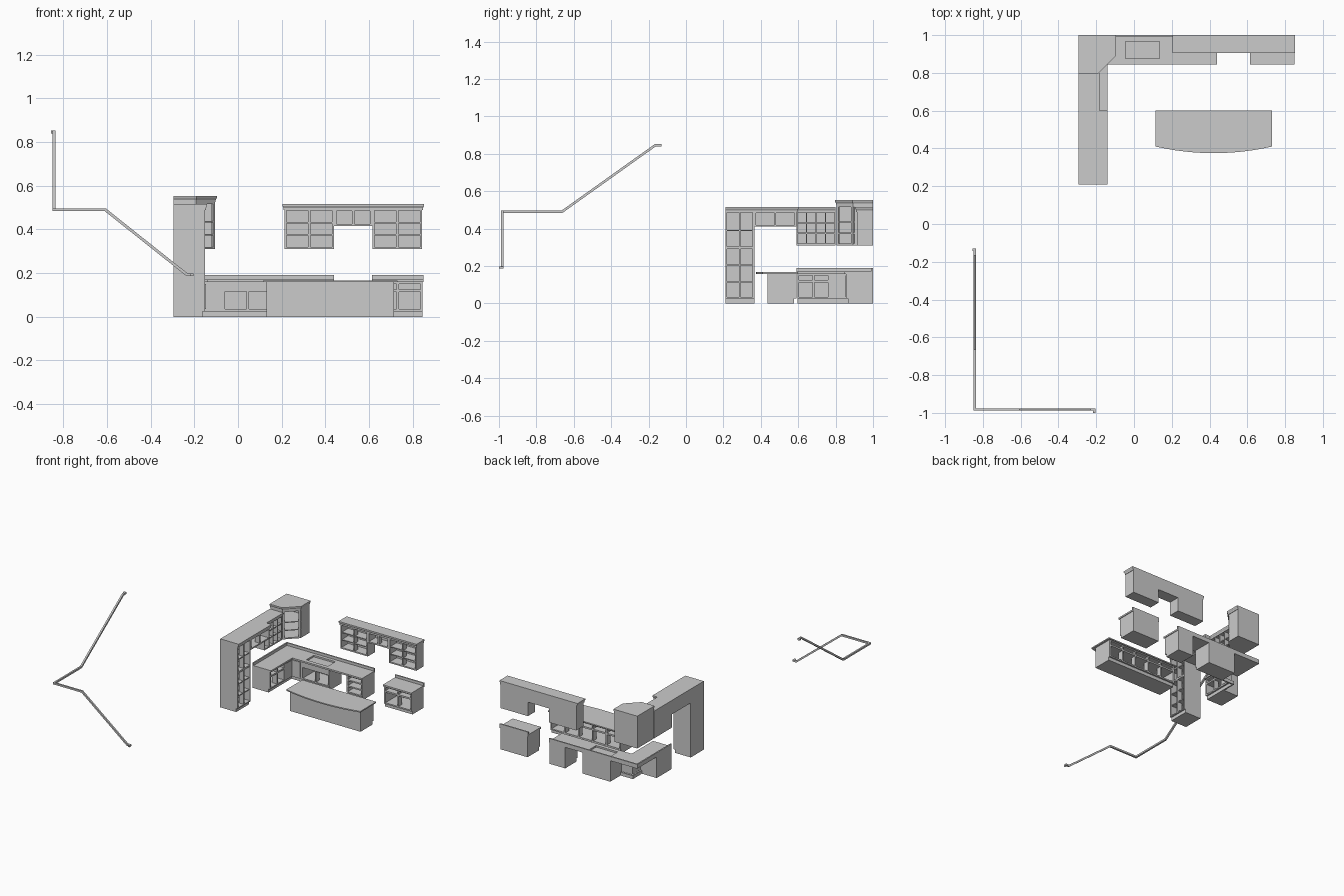
import bpy, bmesh, math
from mathutils import Vector

if "Cube" in bpy.data.objects:
    bpy.data.objects.remove(bpy.data.objects["Cube"])


def finish(bm, name):
    bmesh.ops.recalc_face_normals(bm, faces=bm.faces)
    me = bpy.data.meshes.new(name)
    bm.to_mesh(me)
    bm.free()
    ob = bpy.data.objects.new(name, me)
    bpy.context.collection.objects.link(ob)
    return ob


def skin(bm, rings):
    """Join rings of points into a capped solid."""
    vs = [[bm.verts.new(p) for p in r] for r in rings]
    n = len(vs[0])
    for a, b in zip(vs, vs[1:]):
        for i in range(n):
            j = (i + 1) % n
            bm.faces.new((a[i], a[j], b[j], b[i]))
    bm.faces.new(vs[0])
    bm.faces.new(vs[-1])


def slab(bm, pts, z0, z1):
    skin(bm, [[(x, y, z) for x, y in pts] for z in (z0, z1)])


def block(bm, x0, x1, y0, y1, z0, z1):
    slab(bm, [(x0, y0), (x1, y0), (x1, y1), (x0, y1)], z0, z1)


def boxes(name, items):
    bm = bmesh.new()
    for it in items:
        block(bm, *it)
    return finish(bm, name)


def prism(name, pts, z0, z1):
    bm = bmesh.new()
    slab(bm, pts, z0, z1)
    return finish(bm, name)


def offset(pts, dist):
    """Push each edge of a counter-clockwise outline outwards."""
    ps = [Vector(p) for p in pts]
    n, out = len(ps), []
    norm = []
    for i in range(n):
        d = (ps[(i + 1) % n] - ps[i]).normalized()
        norm.append(Vector((d.y, -d.x)))
    for i in range(n):
        a, b, da, db = norm[i - 1], norm[i], dist[i - 1], dist[i]
        k = a.x * b.y - a.y * b.x
        out.append((ps[i].x + (da * b.y - db * a.y) / k,
                    ps[i].y + (a.x * db - b.x * da) / k))
    return out


def crown(name, pts, exposed, top):
    """Flared moulding round the exposed edges."""
    bm = bmesh.new()
    prof = [(-.027, .003), (-.018, .003), (-.008, .009), (0, .009)]
    skin(bm, [[(x, y, top + z) for x, y in offset(pts, [e * o for e in exposed])]
              for z, o in prof])
    return finish(bm, name)


def cabinet(name, face, u0, u1, front, depth, z0, z1, n, openings,
            shelves=(), toe=0, s=.01):
    """Open-fronted carcass: n columns, stacked openings, optional toe kick."""
    bm = bmesh.new()

    def put(ua, ub, da, db, za, zb):
        if face == '+x':
            block(bm, front - db, front - da, ua, ub, za, zb)
        elif face == '+y':
            block(bm, ua, ub, front - db, front - da, za, zb)
        else:
            block(bm, ua, ub, front + da, front + db, za, zb)
    if toe:
        put(u0, u1, .012, depth, z0, z0 + toe)
        z0 += toe
    put(u0, u0 + s, 0, depth, z0, z1)
    put(u1 - s, u1, 0, depth, z0, z1)
    put(u0 + s, u1 - s, depth - .008, depth, z0, z1)
    edges = [z0] + [z for o in openings for z in o] + [z1]
    for a, b in zip(edges[::2], edges[1::2]):
        put(u0 + s, u1 - s, 0, depth - .008, a, b)
    for i in range(1, n):
        u = u0 + s / 2 + (u1 - u0 - s) * i / n
        for a, b in openings:
            put(u - s / 2, u + s / 2, 0, .04, a, b)
    for z in shelves:
        put(u0 + s, u1 - s, .006, depth - .008, z - .003, z + .003)
    return finish(bm, name)


# --- left wall: pantry, over-fridge unit, shallow wall unit
cabinet("pantry", '+x', .21, .365, -.15, .145, 0, .50, 2,
        [(.033, .29), (.303, .487)], (.115, .205, .39), toe=.025)
cabinet("fridge_wall_cabinet", '+x', .365, .59, -.15, .145, .41, .50, 2, [(.42, .482)])
cabinet("left_wall_cabinet", '+x', .59, .80, -.192, .103, .31, .50, 4,
        [(.32, .487)], (.375, .43), s=.007)
crown("left_crown", [(-.295, .21), (-.15, .21), (-.15, .592), (-.192, .592),
                     (-.192, .80), (-.295, .80)], [0, 1, 1, 1, 0, 0], .515)

# --- diagonal corner wall unit
outline = [(-.295, .805), (-.193, .805), (-.105, .893), (-.105, 1), (-.295, 1)]
bm = bmesh.new()
for za, zb in ((.31, .32), (.372, .378), (.432, .438), (.515, .54)):
    inner = offset(outline, [-.001] * 5) if .33 < za < .5 else outline
    slab(bm, inner, za, zb)
block(bm, -.295, -.287, .805, 1, .32, .515)
block(bm, -.287, -.105, .992, 1, .32, .515)
block(bm, -.287, -.2, .805, .813, .32, .515)
block(bm, -.113, -.105, .90, .992, .32, .515)
for t in (0, .89):
    a, b = -.193 + .088 * t, .805 + .088 * t
    w = .0097
    slab(bm, [(a, b), (a + w, b + w), (a + w - .007, b + w + .007),
              (a - .007, b + .007)], .32, .515)
finish(bm, "corner_wall_cabinet")
crown("corner_crown", outline, [1, 1, 1, 0, 0], .553)

# --- right-hand wall units over the back counter
for nm, a, b in (("back_wall_cabinet_left", .212, .44), ("back_wall_cabinet_right", .615, .843)):
    cabinet(nm, '-y', a, b, .913, .087, .31, .50, 2, [(.32, .487)], (.375, .43))
cabinet("hood_wall_cabinet", '-y', .44, .615, .913, .087, .415, .50, 2, [(.425, .485)])
crown("back_crown", [(.212, .913), (.843, .913), (.843, 1), (.212, 1)], [1, 1, 0, 1], .515)

# --- base units
doors_drawers = [(.035, .113), (.125, .15)]
cabinet("left_base", '+x', .595, .77, -.15, .145, 0, .158, 2, doors_drawers, toe=.025)
cabinet("sink_base", '-y', -.07, .16, .855, .145, 0, .158, 2, [(.035, .115)], toe=.025)
cabinet("drawer_base", '-y', .305, .435, .855, .145, 0, .158, 1,
        [(.035, .07), (.08, .115), (.125, .15)], toe=.025)
cabinet("right_base", '-y', .618, .845, .855, .145, 0, .158, 2, doors_drawers, toe=.025)

# --- inside-corner doors and their toe kick
boxes("corner_doors", [
    (-.16, -.15, .77, .855, .025, .158), (-.16, -.07, .855, .865, .025, .158),
    (-.172, -.162, .77, .877, 0, .025), (-.162, -.07, .867, .877, 0, .025),
    (-.15, -.147, .782, .845, .035, .15), (-.14, -.08, .852, .855, .035, .15)])

# --- worktops, backsplashes, sink
top = prism("main_worktop", [(-.295, .592), (-.14, .592), (-.14, .845), (.44, .845),
                             (.44, 1), (-.295, 1)], .158, .17)
cutter = boxes("sink_cutter", [(-.045, .135, .875, .965, .1, .2)])
cutter.hide_render = True
cutter.hide_viewport = True
cut = top.modifiers.new("sink_hole", 'BOOLEAN')
cut.object = cutter
cut.operation = 'DIFFERENCE'
cut.solver = 'EXACT'
boxes("sink_basin", [(-.049, .139, .871, .969, .12, .124),
                     (-.049, -.045, .871, .969, .124, .16), (.135, .139, .871, .969, .124, .16),
                     (-.045, .135, .871, .875, .124, .16), (-.045, .135, .965, .969, .124, .16)])
boxes("right_worktop", [(.613, .85, .845, 1, .158, .17)])
boxes("backsplash", [(-.295, .44, .99, 1, .17, .19), (-.295, -.285, .592, .99, .17, .19),
                     (.613, .85, .99, 1, .17, .19)])

# --- island with bowed worktop
cabinet("island_base", '+y', .13, .715, .59, .155, 0, .158, 5, doors_drawers, toe=.025)
arc = [(.4225 + .3075 * t, .375 + .035 * t * t) for t in [i / 6 - 1 for i in range(13)]]
prism("island_worktop", arc + [(.73, .60), (.115, .60)], .158, .167)

# --- stair handrail: square bar mitred along its path, with wall returns
path = [Vector(p) for p in (
    (-.856, -.137, .845), (-.842, -.137, .845), (-.842, -.165, .845), (-.842, -.663, .49),
    (-.842, -.982, .49), (-.608, -.982, .49), (-.233, -.982, .192), (-.21, -.982, .192),
    (-.21, -1, .192))]
r = .0065
ring = [path[0] + Vector((0, a * r, b * r)) for a, b in ((-1, -1), (1, -1), (1, 1), (-1, 1))]
rings = [ring]
for i in range(1, len(path)):
    d = (path[i] - path[i - 1]).normalized()
    e = (path[i + 1] - path[i]).normalized() if i + 1 < len(path) else d
    m = (d + e).normalized()
    ring = [p + d * ((path[i] - p).dot(m) / d.dot(m)) for p in ring]
    rings.append(ring)
bm = bmesh.new()
skin(bm, rings)
finish(bm, "stair_handrail")
